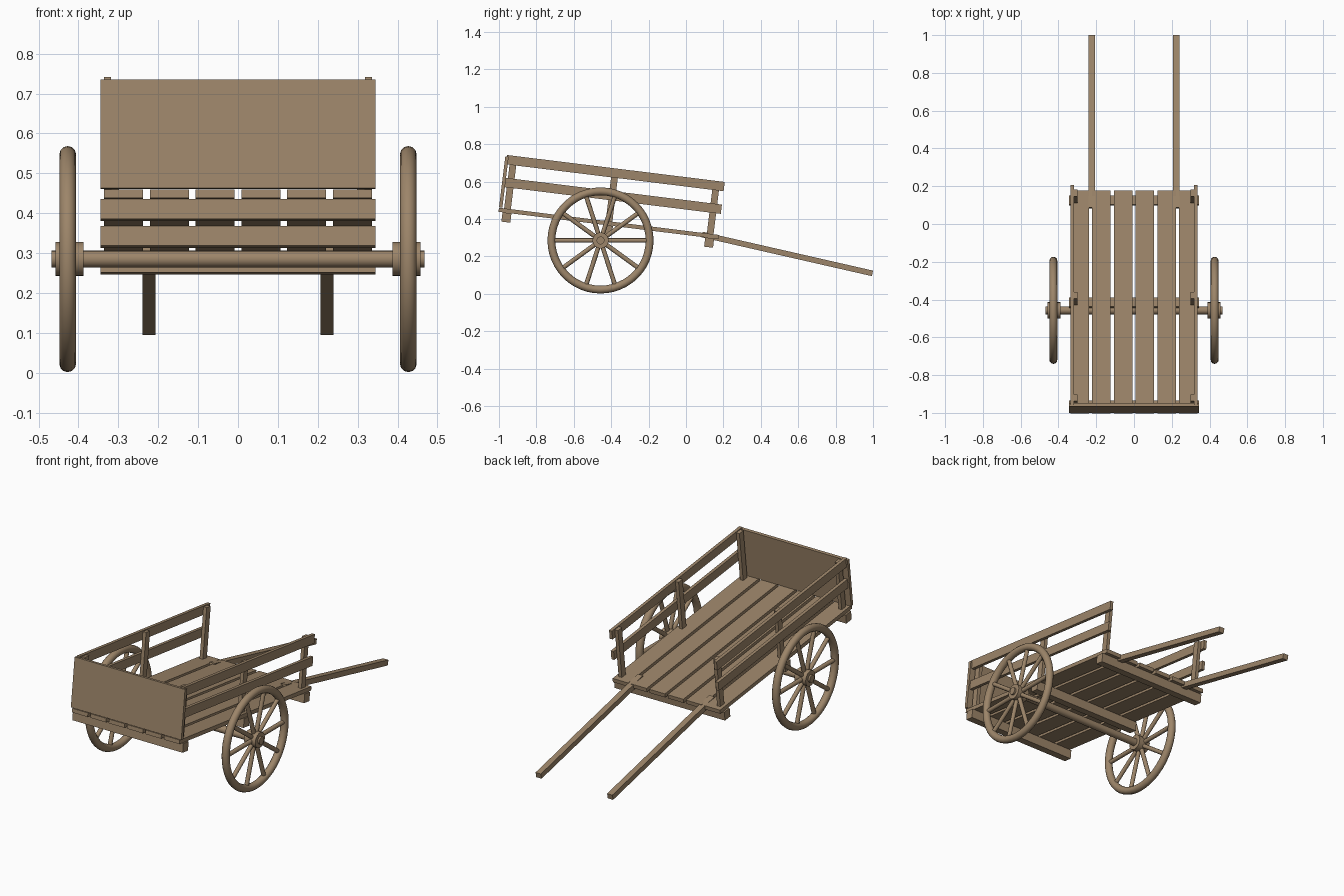
import bpy
from math import atan2, cos, sin, pi, radians, hypot
from mathutils import Matrix, Vector

cube = bpy.data.objects.get("Cube")
if cube:
    bpy.data.objects.remove(cube, do_unlink=True)

wood = bpy.data.materials.new("weathered_wood")
wood.use_nodes = True
tan = (0.335, 0.235, 0.142, 1)
wood.diffuse_color = tan
wood.node_tree.nodes["Principled BSDF"].inputs["Base Color"].default_value = tan

# Tilted frame of the cart bed: x across, y along the bed, z off the bed
BED = Matrix.Translation((0, -1, 0.46)) @ Matrix.Rotation(radians(-7.05), 4, 'X')


def finish(name, smooth=False):
    ob = bpy.context.object
    ob.name = name
    ob.data.materials.append(wood)
    if smooth:
        bpy.ops.object.shade_smooth_by_angle(angle=radians(40))
    return ob


def box(name, xs, ys, zs, frame=BED):
    """Box between pairs of limits, placed in the given frame."""
    bpy.ops.mesh.primitive_cube_add(size=1)
    ob = finish(name)
    lims = (xs, ys, zs)
    mid = Vector([(a + b) / 2 for a, b in lims])
    size = Vector([b - a for a, b in lims])
    ob.data.transform(Matrix.Translation(mid) @ Matrix.Diagonal(size).to_4x4())
    ob.matrix_world = frame
    return ob


def rod(name, start, end, r1, r2, sides=16):
    """Round bar between two points."""
    a, b = Vector(start), Vector(end)
    bpy.ops.mesh.primitive_cone_add(vertices=sides, radius1=r1, radius2=r2,
                                    depth=(b - a).length, location=(a + b) / 2)
    ob = finish(name, True)
    ob.rotation_euler = (b - a).to_track_quat('Z', 'Y').to_euler()
    return ob


# Bed planks
pitch, plank = 0.1148, 0.098
for i in range(6):
    x = (i - 2.5) * pitch
    box(f"bed_plank_{i + 1}", (x - plank / 2, x + plank / 2), (0, 1.185), (-0.022, 0))

# Tailboard
box("tailboard", (-0.345, 0.345), (0, 0.018), (0.003, 0.277))

# Cross beams with the side posts above them
for place, u in (("rear", 0.046), ("middle", 0.593), ("front", 1.138)):
    box(place + "_cross_beam", (-0.345, 0.345), (u - 0.024, u + 0.024), (-0.072, -0.022))
    for side, s in (("left", 1), ("right", -1)):
        box(f"{place}_{side}_post", sorted((s * 0.298, s * 0.318)),
            (u - 0.018, u + 0.018), (-0.022, 0.28))

# Side rails, shafts and wheels
AXLE_Y, AXLE_Z, WHEEL_X = -0.457, 0.285, 0.427
shaft_a, shaft_b = Vector((0, 0.085, 0.317)), Vector((0, 0.997, 0.109))
d = shaft_b - shaft_a
shaft_frame = Matrix.Translation(shaft_a) @ Matrix.Rotation(atan2(d.z, d.y), 4, 'X')
for side, s in (("left", 1), ("right", -1)):
    for level, z in (("upper", 0.235), ("lower", 0.113)):
        box(f"{level}_{side}_rail", sorted((s * 0.318, s * 0.336)),
            (0.008, 1.181), (z, z + 0.05))
    box(side + "_shaft", sorted((s * 0.207, s * 0.24)), (0, d.length),
        (-0.015, 0.015), shaft_frame)

    # Wheel rim
    bpy.ops.mesh.primitive_torus_add(major_radius=0.2625, minor_radius=0.021,
                                     major_segments=48, minor_segments=12,
                                     location=(s * WHEEL_X, AXLE_Y, AXLE_Z),
                                     rotation=(0, pi / 2, 0))
    finish(side + "_wheel_rim", True)
    # Hub and spokes
    rod(side + "_hub", (s * 0.388, AXLE_Y, AXLE_Z), (s * 0.458, AXLE_Y, AXLE_Z),
        0.043, 0.043, 20)
    for k in range(10):
        a = k * pi / 5
        c, n = cos(a), sin(a)
        rod(f"{side}_spoke_{k + 1}",
            (s * WHEEL_X, AXLE_Y + 0.03 * c, AXLE_Z + 0.03 * n),
            (s * WHEEL_X, AXLE_Y + 0.26 * c, AXLE_Z + 0.26 * n), 0.012, 0.012, 10)

# Axle
rod("axle", (-0.468, AXLE_Y, AXLE_Z), (0.468, AXLE_Y, AXLE_Z), 0.021, 0.021, 20)
